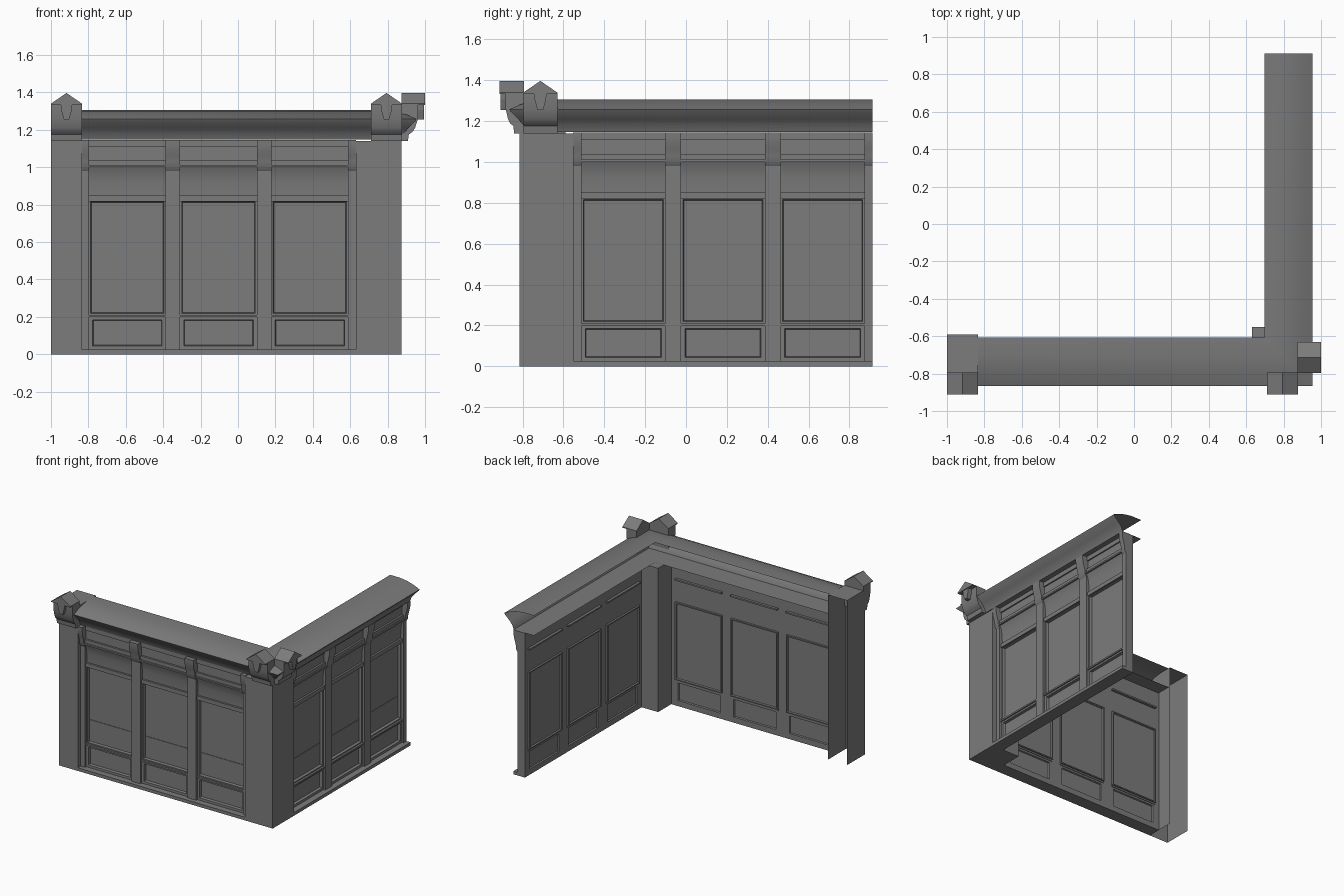
import bpy, bmesh

if "Cube" in bpy.data.objects:
    bpy.data.objects.remove(bpy.data.objects["Cube"])

# Single painted-grey material
grey = bpy.data.materials.new("painted_grey")
grey.use_nodes = True
grey.diffuse_color = (0.2, 0.2, 0.2, 1)
grey.node_tree.nodes["Principled BSDF"].inputs["Base Color"].default_value = (0.2, 0.2, 0.2, 1)

FACE_Y, FACE_X = -0.815, 0.875   # outer faces of the pillars


def front(u, d, z):
    return (u, FACE_Y - d, z)


def side(u, d, z):
    return (FACE_X + d, u, z)


def finish(name, bm, smooth=False):
    bmesh.ops.recalc_face_normals(bm, faces=bm.faces)
    mesh = bpy.data.meshes.new(name)
    bm.to_mesh(mesh)
    bm.free()
    mesh.materials.append(grey)
    ob = bpy.data.objects.new(name, mesh)
    bpy.context.collection.objects.link(ob)
    if smooth:
        bpy.ops.object.select_all(action='DESELECT')
        ob.select_set(True)
        bpy.context.view_layer.objects.active = ob
        bpy.ops.object.shade_smooth_by_angle(angle=0.6)
    return ob


def prism(name, wing, profile, u0, u1, smooth=False):
    """Extrude a (depth, height) profile along a wing."""
    bm = bmesh.new()
    a = [bm.verts.new(wing(u0, d, z)) for d, z in profile]
    b = [bm.verts.new(wing(u1, d, z)) for d, z in profile]
    bm.faces.new(a)
    bm.faces.new(b)
    for i in range(len(a)):
        j = (i + 1) % len(a)
        bm.faces.new((a[i], a[j], b[j], b[i]))
    return finish(name, bm, smooth)


def block(name, wing, u0, u1, d0, d1, z0, z1):
    return prism(name, wing, [(d0, z0), (d1, z0), (d1, z1), (d0, z1)], u0, u1)


def gable(name, wing, outline, d0, d1):
    """Extrude a (along, height) outline outwards from a wing."""
    bm = bmesh.new()
    a = [bm.verts.new(wing(u, d0, z)) for u, z in outline]
    b = [bm.verts.new(wing(u, d1, z)) for u, z in outline]
    bm.faces.new(a)
    bm.faces.new(b)
    for i in range(len(a)):
        j = (i + 1) % len(a)
        bm.faces.new((a[i], a[j], b[j], b[i]))
    return finish(name, bm)


def recessed(name, wing, u0, u1, d0, d1, z0, z1, border, depth):
    """Block with a sunk panel, front and back."""
    ob = block(name, wing, u0, u1, d0, d1, z0, z1)
    bm = bmesh.new()
    bm.from_mesh(ob.data)
    out = 1 if wing is side else -1
    axis = 0 if wing is side else 1
    for sign, sink in ((out, -depth), (-out, -0.01)):
        faces = [f for f in bm.faces if f.normal[axis] * sign > 0.9]
        bmesh.ops.inset_region(bm, faces=faces, thickness=border)
        bmesh.ops.inset_region(bm, faces=faces, thickness=0.006, depth=sink)
    bm.to_mesh(ob.data)
    bm.free()


BAY, PITCH = 0.41, 0.488
CAPITAL = [(-0.1, 0.98), (-0.035, 0.98), (-0.022, 1.0), (-0.02, 1.03), (-0.012, 1.06),
           (-0.004, 1.09), (0.0, 1.12), (0.0, 1.145), (-0.1, 1.145)]
COVE = [(-0.1, 0.85), (-0.06, 0.85), (-0.058, 0.92), (-0.05, 0.97), (-0.038, 1.0), (-0.1, 1.0)]


def pilaster(tag, wing, u0, u1):
    block(tag + "_pilaster", wing, u0, u1, -0.1, -0.035, 0.025, 1.0)
    prism(tag + "_capital", wing, CAPITAL, u0, u1, True)


def bay(tag, wing, u):
    v = u + BAY
    recessed(tag + "_lower_panel", wing, u, v, -0.1, -0.05, 0.025, 0.203, 0.027, 0.02)
    block(tag + "_sill", wing, u, v, -0.105, -0.04, 0.198, 0.21)
    recessed(tag + "_window", wing, u, v, -0.115, -0.055, 0.21, 0.825, 0.013, 0.02)
    block(tag + "_window_lower_pane", wing, u + 0.019, v - 0.019, -0.08, -0.071, 0.229, 0.395)
    block(tag + "_window_head", wing, u, v, -0.1, -0.045, 0.818, 0.85)
    prism(tag + "_cove_panel", wing, COVE, u, v, True)
    block(tag + "_ledge", wing, u, v, -0.12, -0.025, 1.0, 1.012)
    block(tag + "_ledge_moulding", wing, u, v, -0.1, -0.035, 1.012, 1.04)
    block(tag + "_frieze", wing, u, v, -0.1, -0.05, 1.04, 1.11)
    block(tag + "_frieze_head", wing, u, v, -0.1, -0.04, 1.11, 1.145)


# Panelled bays of both wings
for tag, wing, start, first, end in (("front", front, -0.834, -0.797, 0.63),
                                     ("side", side, -0.554, -0.512, 0.912)):
    block(tag + "_plinth", wing, start, end, -0.1, 0.0, 0, 0.025)
    edge = start
    for i in range(3):
        u = first + i * PITCH
        pilaster(f"{tag}_{i}", wing, edge, u)
        bay(f"{tag}_bay_{i}", wing, u)
        edge = u + BAY
    pilaster(f"{tag}_3", wing, edge, end)

# Corner pillar
block("corner_pillar", front, 0.63, FACE_X, -0.265, 0, 0, 1.14)

# End pillar, an open-backed shell
end_pillar = block("end_pillar", front, -1, -0.834, -0.225, 0, 0, 1.305)
bm = bmesh.new()
bm.from_mesh(end_pillar.data)
bmesh.ops.delete(bm, geom=[f for f in bm.faces if f.normal.y > 0.9 or f.normal.z < -0.9],
                 context='FACES')
bm.to_mesh(end_pillar.data)
bm.free()

# Mitred cornice shell running round the corner
bm = bmesh.new()
rows = []
for d, z in [(-0.088, 1.305), (0, 1.305), (0.06, 1.297), (0.12, 1.28), (0.17, 1.258),
             (0.165, 1.248), (0.125, 1.21), (0.1, 1.18), (0.088, 1.147), (-0.088, 1.147)]:
    x, y = 0.785 + d, -0.695 - d
    rows.append([bm.verts.new(p) for p in ((-0.834, y, z), (x, y, z), (x, 0.912, z))])
for a, b in zip(rows, rows[1:]):
    for i in range(2):
        bm.faces.new((a[i], a[i + 1], b[i + 1], b[i]))
finish("cornice", bm, True)

# Gabled caps on scrolled brackets with keystones
BRACKET = [(0.068, 1.337), (0.068, 1.26), (0.056, 1.21), (0.046, 1.19), (0.03, 1.175), (0.026, 1.14)]
for tag, wing, mid, reach in (("end", front, -0.917, 1), ("corner_front", front, 0.794, 1),
                              ("corner_side", side, -0.713, 1.28)):
    u0, u1 = mid - 0.083, mid + 0.083
    back = -0.022 if wing is front else 0.0
    body = [(d * reach, z) for d, z in BRACKET] + [(back, 1.14), (back, 1.337)]
    prism(tag + "_bracket", wing, body, u0, u1, True)
    gable(tag + "_cap", wing, [(u0, 1.333), (u1, 1.333), (u1, 1.34), (mid, 1.397), (u0, 1.34)],
          back, 0.097 * reach)
    gable(tag + "_keystone", wing, [(mid - 0.03, 1.334), (mid + 0.03, 1.334), (mid + 0.028, 1.305),
                                    (mid + 0.014, 1.255), (mid - 0.014, 1.255), (mid - 0.028, 1.305)],
          0.03, 0.093 * reach)
